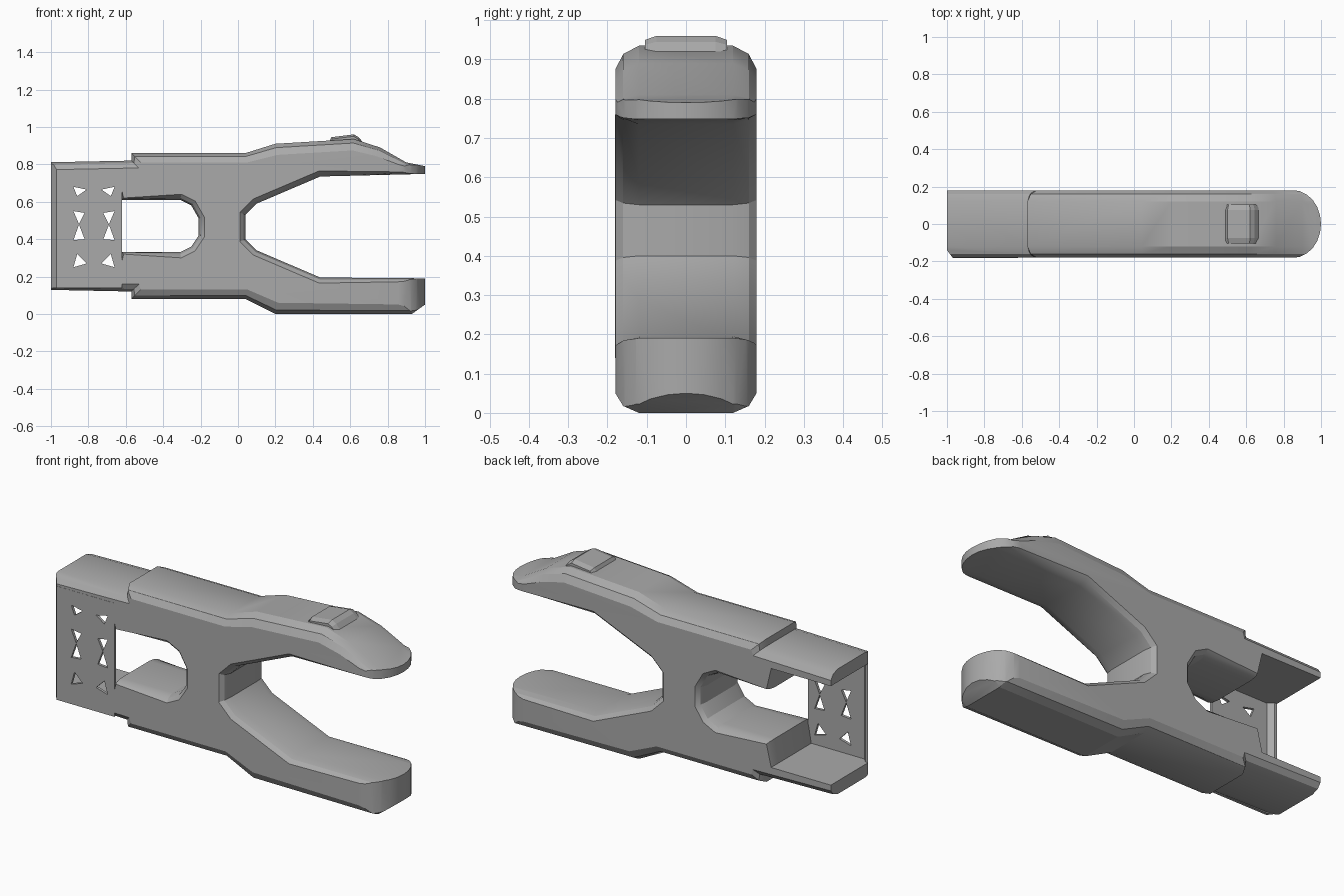
import bpy
import bmesh
import math
from mathutils import Vector

cube = bpy.data.objects.get("Cube")
if cube:
    bpy.data.objects.remove(cube, do_unlink=True)

HALF = 0.18  # half thickness of the whole model

grey = bpy.data.materials.new("mid grey")
grey.use_nodes = True
colour = (0.4, 0.4, 0.4, 1)
grey.diffuse_color = colour
grey.node_tree.nodes["Principled BSDF"].inputs["Base Color"].default_value = colour


def make_object(name, bm):
    bmesh.ops.recalc_face_normals(bm, faces=bm.faces)
    mesh = bpy.data.meshes.new(name)
    bm.to_mesh(mesh)
    bm.free()
    mesh.materials.append(grey)
    obj = bpy.data.objects.new(name, mesh)
    bpy.context.collection.objects.link(obj)
    return obj


def loft(name, rings):
    """Skin a list of equal length rings and cap both ends."""
    bm = bmesh.new()
    loops = [[bm.verts.new(p) for p in ring] for ring in rings]
    count = len(loops[0])
    for a, b in zip(loops, loops[1:]):
        for i in range(count):
            j = (i + 1) % count
            bm.faces.new((a[i], a[j], b[j], b[i]))
    bm.faces.new(loops[0])
    bm.faces.new(loops[-1])
    return make_object(name, bm)


def inset(points, fraction):
    """Move each corner of a clockwise outline inward by its own amount."""
    result = []
    for i, (x, z, amount) in enumerate(points):
        p = Vector((x, z))
        before = (p - Vector(points[i - 1][:2])).normalized()
        after = (Vector(points[(i + 1) % len(points)][:2]) - p).normalized()
        n1 = Vector((before.y, -before.x))
        n2 = Vector((after.y, -after.x))
        result.append(p + (n1 + n2) / (1 + n1.dot(n2)) * amount * fraction)
    return result


def rounded_slab(name, points, half, steps):
    """Side profile with rounded edges, given as (distance to side, inset)."""
    sides = [(-half + s, f) for s, f in steps]
    sides += [(-y, f) for y, f in reversed(sides)]
    return loft(name, [[(p.x, y, p.y) for p in inset(points, f)] for y, f in sides])


def smooth(obj):
    bpy.ops.object.select_all(action="DESELECT")
    obj.select_set(True)
    bpy.context.view_layer.objects.active = obj
    bpy.ops.object.shade_smooth_by_angle(angle=math.radians(25))


# Side profile of the forked body: x, z, edge rounding
upper = [(-1.06, .81, .04), (-.57, .82, .04), (-.57, .86, .05), (.04, .86, .05),
         (.2, .91, .06), (.62, .935, .06), (.76, .89, .05), (.9, .81, .025),
         (1.05, .78, .012)]
jaw = [(1.05, .75, .01), (.84, .745, .015), (.44, .735, .03), (.1, .59, .03),
       (.04, .53, .03), (.04, .4, .03), (.1, .34, .03), (.44, .195, .03),
       (1.06, .19, .015)]
lower = [(1.06, .11, .03), (1, .05, .04), (.93, 0, .05), (.2, 0, .06),
         (.04, .08, .05), (-.57, .08, .05), (-.57, .12, .04), (-1.06, .13, .04)]
window = [(-1.06, .2, 0), (-.64, .2, 0), (-.62, .33, .01), (-.31, .33, .03),
          (-.25, .36, .03), (-.21, .42, .03), (-.21, .51, .03), (-.25, .58, .03),
          (-.31, .61, .03), (-.62, .61, .01), (-.64, .74, 0), (-1.06, .74, 0)]
body = rounded_slab("forked_body", upper + jaw + lower + window, HALF,
                    [(0, 1), (.02, .35), (.06, 0)])

# Plan shape: round jaw tips, square rear with one cut corner
big = HALF + .02
plan = [(-1, big), (-1, -.14), (-.97, -HALF), (-.97, -big), (.85, -big)]
for i in range(13):
    a = math.pi * (i / 12 - .5)
    plan.append((.85 + .15 * math.cos(a), (HALF + .001) * math.sin(a)))
plan.append((.85, big))
trimmer = loft("plan_trimmer", [[(x, y, z) for x, y in plan] for z in (-.1, 1.1)])
trimmer.hide_render = True
trim = body.modifiers.new("plan", "BOOLEAN")
trim.operation = "INTERSECT"
trim.solver = "EXACT"
trim.object = trimmer
bpy.context.view_layer.objects.active = body
bpy.ops.object.modifier_apply(modifier=trim.name)
bpy.data.objects.remove(trimmer, do_unlink=True)
smooth(body)

# Low ridge on top of the upper jaw
ridge = [(.48, .91, 0), (.5, .945, .01), (.62, .96, .01), (.645, .945, .01), (.7, .88, 0)]
rounded_slab("jaw_ridge", ridge, .105, [(0, 1), (.03, 0)])

# Thin side plate pierced by two columns of triangles
outline = [(-.97, .14), (-.62, .14), (-.62, .76), (-.97, .76)]
column = [[(-.04, .68), (.03, .665), (-.02, .63)],
          [(-.04, .55), (.02, .54), (-.01, .48)],
          [(-.01, .48), (.02, .4), (-.04, .395)],
          [(-.02, .32), (.03, .27), (-.04, .25)]]
column[2][0] = (-.01, .478)
loops = [outline]
for centre, flip in ((-.84, 1), (-.7, -1)):
    loops += [[(centre + flip * x, z) for x, z in tri] for tri in column]
bm = bmesh.new()
for loop in loops:
    verts = [bm.verts.new((x, -HALF - .001, z)) for x, z in loop]
    for i, v in enumerate(verts):
        bm.edges.new((verts[i - 1], v))
bmesh.ops.triangle_fill(bm, use_beauty=True, edges=bm.edges[:], normal=(0, -1, 0))
front = bm.faces[:]
back = bmesh.ops.extrude_face_region(bm, geom=front, use_keep_orig=True)["geom"]
bmesh.ops.translate(bm, vec=(0, .015, 0),
                    verts=[g for g in back if isinstance(g, bmesh.types.BMVert)])
make_object("pierced_side_plate", bm)

# Bent rear lip of the side plate
lip = [(-.97, -HALF), (-1, -.14), (-.985, -.14), (-.96, -.166)]
loft("side_plate_lip", [[(x, y, z) for x, y in lip] for z in (.14, .76)])
